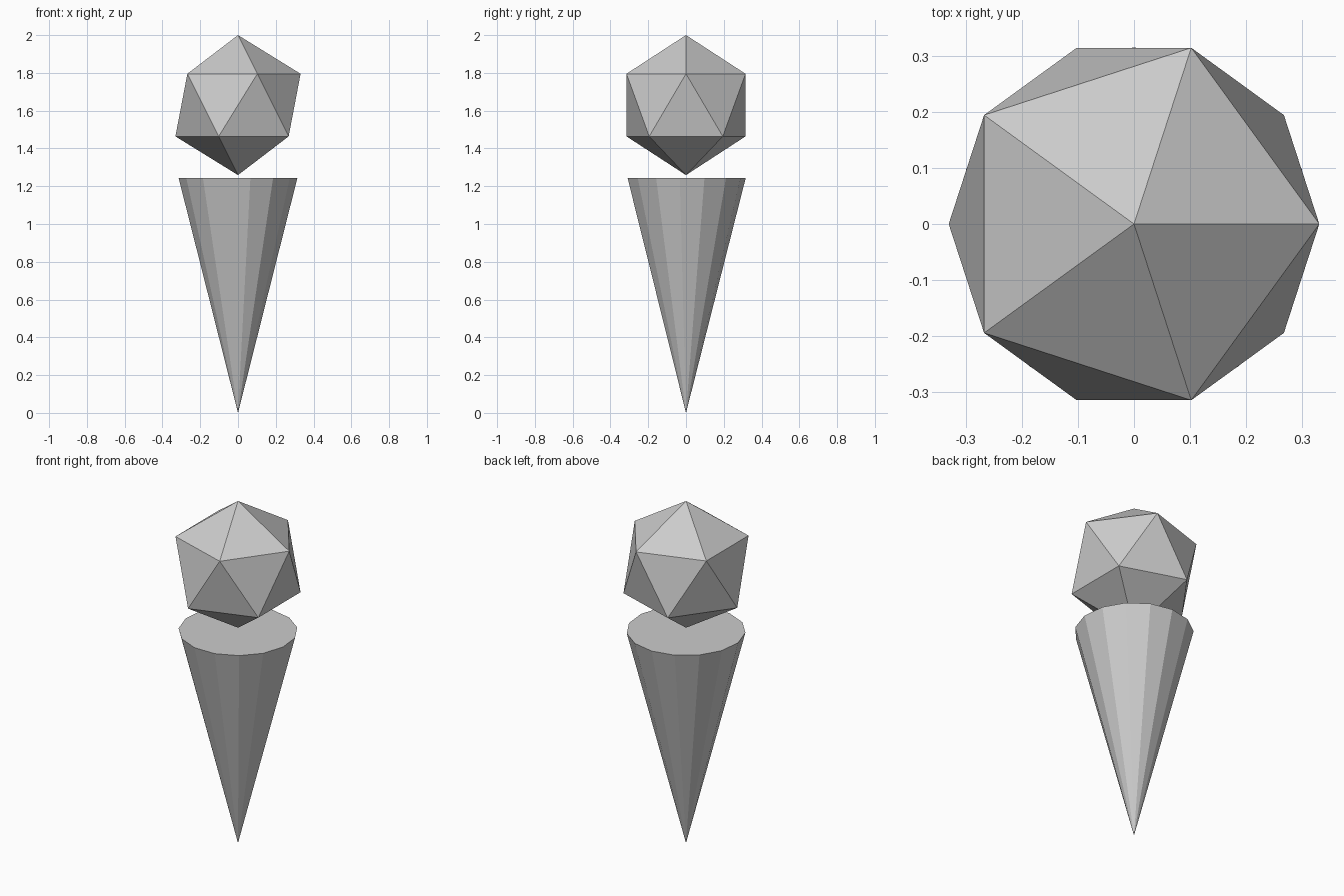
import bpy

if "Cube" in bpy.data.objects:
    bpy.data.objects.remove(bpy.data.objects["Cube"])

# Cone: 15 flat sides, closed rim on top, point on the ground
H, R = 1.243, 0.316
bpy.ops.mesh.primitive_cone_add(vertices=15, radius1=0, radius2=R, depth=H,
                                end_fill_type='NGON', location=(0, 0, H / 2))
bpy.context.object.name = "cone"

# Scoop: plain icosahedron hovering just above the cone
S = 0.3705
bpy.ops.mesh.primitive_ico_sphere_add(subdivisions=1, radius=S, location=(0, 0, 2 - S))
bpy.context.object.name = "scoop"
